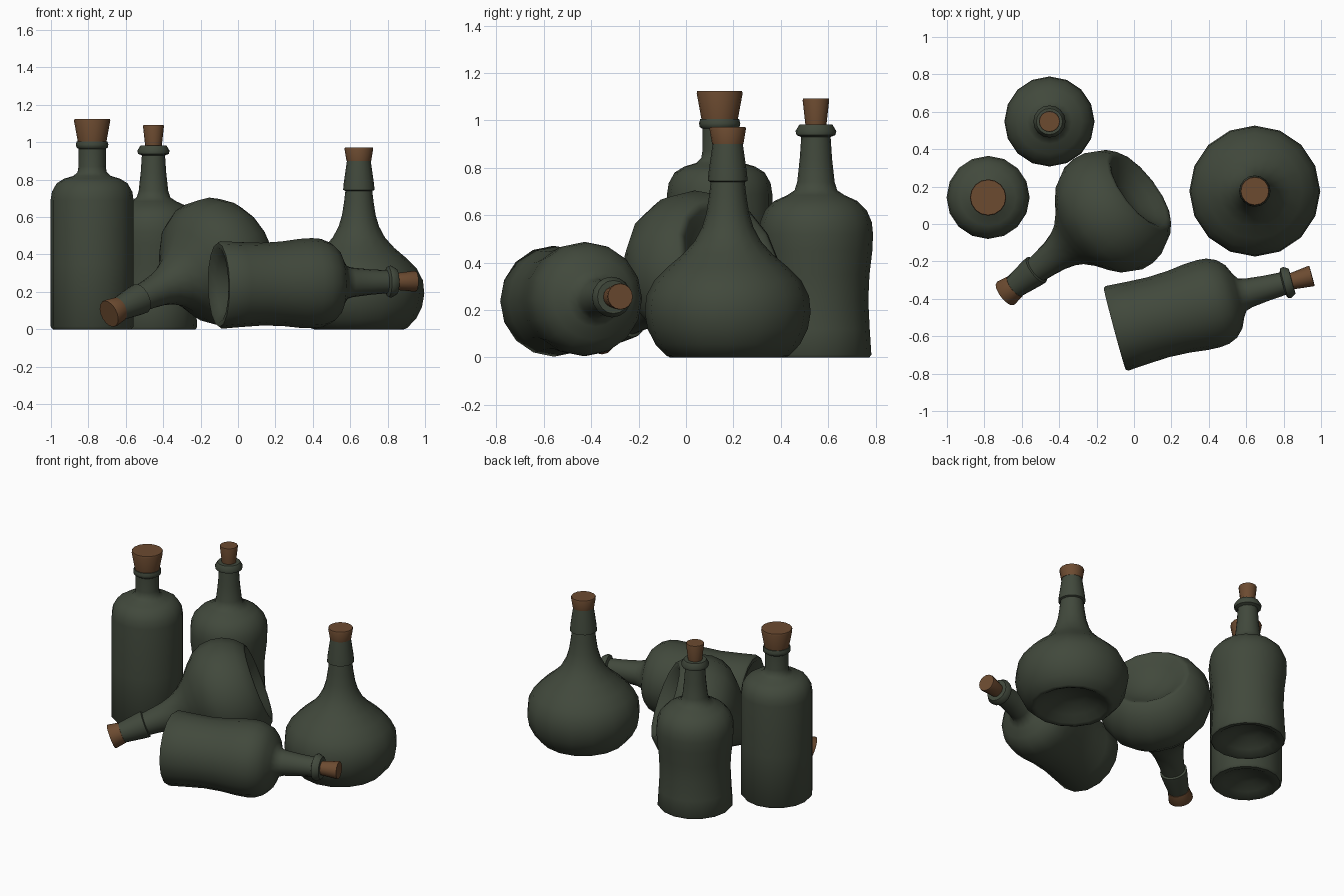
import bpy, bmesh, math
from mathutils import Vector

if "Cube" in bpy.data.objects:
    bpy.data.objects.remove(bpy.data.objects["Cube"])


def material(name, rgb):
    m = bpy.data.materials.new(name)
    m.diffuse_color = (*rgb, 1)
    m.use_nodes = True
    m.node_tree.nodes["Principled BSDF"].inputs["Base Color"].default_value = m.diffuse_color
    return m


GLASS = material("dark green glass", (0.053, 0.066, 0.045))
CORK = material("brown cork", (0.15, 0.07, 0.03))
SIDES = 16


def lathe(name, profile, mat, base, direction, angle):
    """Spin (radius, height) points about z, then aim the axis along direction."""
    bm = bmesh.new()
    rings = []
    for r, z in profile:
        if r == 0:
            rings.append([bm.verts.new((0, 0, z))])
        else:
            rings.append([bm.verts.new((r * math.cos(2 * math.pi * i / SIDES),
                                        r * math.sin(2 * math.pi * i / SIDES), z))
                          for i in range(SIDES)])
    for a, b in zip(rings, rings[1:]):
        for i in range(SIDES):
            j = (i + 1) % SIDES
            if len(a) == 1:
                bm.faces.new((a[0], b[j], b[i]))
            elif len(b) == 1:
                bm.faces.new((a[i], a[j], b[0]))
            else:
                bm.faces.new((a[i], a[j], b[j], b[i]))
    bmesh.ops.recalc_face_normals(bm, faces=bm.faces[:])
    me = bpy.data.meshes.new(name)
    bm.to_mesh(me)
    bm.free()
    me.materials.append(mat)
    ob = bpy.data.objects.new(name, me)
    bpy.context.collection.objects.link(ob)
    ob.location = base
    ob.rotation_euler = Vector(direction).to_track_quat('Z', 'Y').to_euler()
    bpy.ops.object.select_all(action='DESELECT')
    ob.select_set(True)
    bpy.context.view_layer.objects.active = ob
    bpy.ops.object.shade_smooth_by_angle(angle=math.radians(angle))


# Bottle profiles, starting in the hollow under the base
TALL = [(0, .06), (.07, .05), (.14, .02), (.18, 0), (.21, 0), (.222, .015), (.222, .35),
        (.222, .69), (.215, .735), (.19, .78), (.15, .805), (.1, .82), (.078, .84),
        (.073, .87), (.073, .965), (.084, .972), (.087, .988), (.082, 1.005), (0, 1.005)]
TALL_CORK = [(0, .99), (.074, .99), (.097, 1.115), (.094, 1.125), (0, 1.125)]

WAISTED = [(0, .09), (.08, .075), (.16, .03), (.2, 0), (.225, 0), (.234, .012), (.227, .12),
           (.221, .24), (.226, .35), (.238, .45), (.241, .52), (.236, .57), (.215, .62),
           (.175, .66), (.12, .685), (.09, .705), (.079, .74), (.068, .84), (.062, .93),
           (.082, .938), (.086, .955), (.07, .982), (0, .982)]
WAISTED_CORK = [(0, .97), (.043, .97), (.056, 1.085), (.054, 1.092), (0, 1.092)]

FLASK = [(0, .09), (.09, .078), (.17, .04), (.22, .008), (.24, 0), (.257, .006), (.305, .055),
         (.338, .12), (.35, .19), (.343, .26), (.31, .325), (.255, .38), (.19, .435),
         (.14, .49), (.108, .55), (.09, .61), (.079, .68), (.072, .74), (.084, .745),
         (.081, .78), (.063, .905), (0, .905)]
FLASK_CORK = [(0, .9), (.066, .9), (.077, .965), (.074, .972), (0, .972)]

UP = (0, 0, 1)
BOTTLES = [
    ("tall_bottle", TALL, TALL_CORK, (-.78, .142, 0), UP),
    ("waisted_bottle", WAISTED, WAISTED_CORK, (-.452, .548, 0), UP),
    ("round_flask", FLASK, FLASK_CORK, (.646, .176, 0), UP),
    ("lying_flask", FLASK, FLASK_CORK, (.03, .178, .432), (-.715, -.548, -.347)),
    ("lying_bottle", WAISTED, WAISTED_CORK, (-.103, -.561, .237), (1.04, .28, .02)),
]
for name, body, cork, base, direction in BOTTLES:
    lathe(name, body, GLASS, base, direction, 50)
    lathe(name + "_cork", cork, CORK, base, direction, 40)
